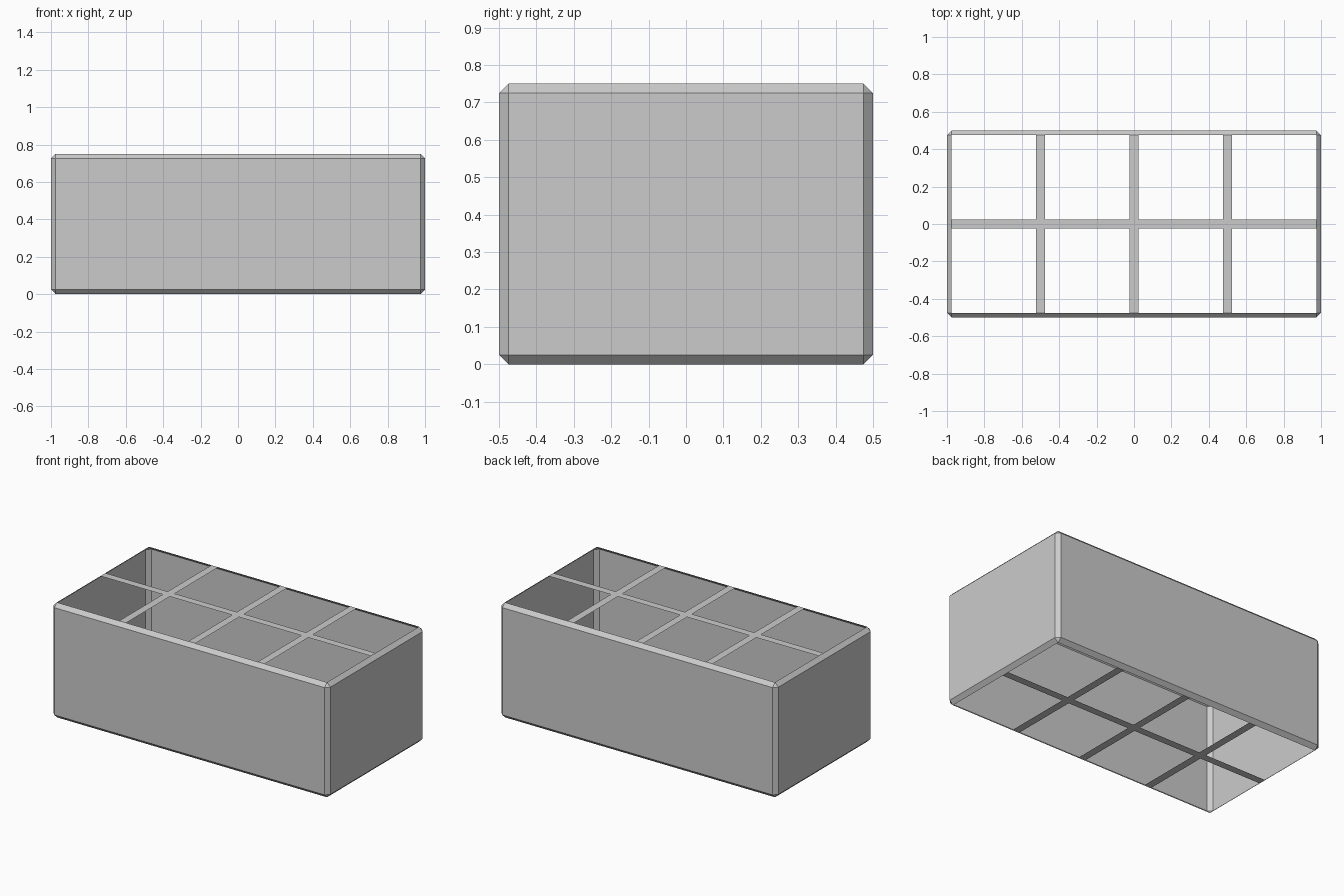
import bpy
import bmesh

if "Cube" in bpy.data.objects:
    bpy.data.objects.remove(bpy.data.objects["Cube"])

L, W, H = 2.0, 1.0, 0.75   # overall size
C = 0.025                  # chamfer leg and half the strip width


def add_object(name, bm):
    bmesh.ops.recalc_face_normals(bm, faces=bm.faces)
    mesh = bpy.data.meshes.new(name)
    bm.to_mesh(mesh)
    bm.free()
    obj = bpy.data.objects.new(name, mesh)
    bpy.context.collection.objects.link(obj)
    return obj


# Thin chamfered outer wall, open at top and bottom
bm = bmesh.new()
bmesh.ops.create_cube(bm, size=1)
for v in bm.verts:
    v.co.x *= L
    v.co.y *= W
    v.co.z = (v.co.z + 0.5) * H
bmesh.ops.bevel(bm, geom=bm.edges[:], offset=C, offset_type='OFFSET',
                segments=1, profile=0.5, affect='EDGES')
bm.normal_update()
caps = [f for f in bm.faces if abs(f.normal.z) > 0.99]
bmesh.ops.delete(bm, geom=caps, context='FACES')
add_object("outer_wall", bm)


def lattice(name, z, up):
    """Flat crossing strips: a grid of cells with the openings left out."""
    def cuts(half, centres):
        return [-half + C] + [c + s for c in centres for s in (-C, C)] + [half - C]
    xs = cuts(L / 2, (-0.5, 0, 0.5))
    ys = cuts(W / 2, (0,))
    bm = bmesh.new()
    for i in range(len(xs) - 1):
        for j in range(len(ys) - 1):
            if i % 2 or j % 2:
                bm.faces.new([bm.verts.new((x, y, z)) for x, y in (
                    (xs[i], ys[j]), (xs[i + 1], ys[j]),
                    (xs[i + 1], ys[j + 1]), (xs[i], ys[j + 1]))])
    bmesh.ops.remove_doubles(bm, verts=bm.verts[:], dist=1e-5)
    obj = add_object(name, bm)
    # Face outward
    if (obj.data.polygons[0].normal.z > 0) != up:
        obj.data.flip_normals()


# Divider strips across both openings
lattice("top_dividers", H, True)
lattice("bottom_dividers", 0.0, False)
